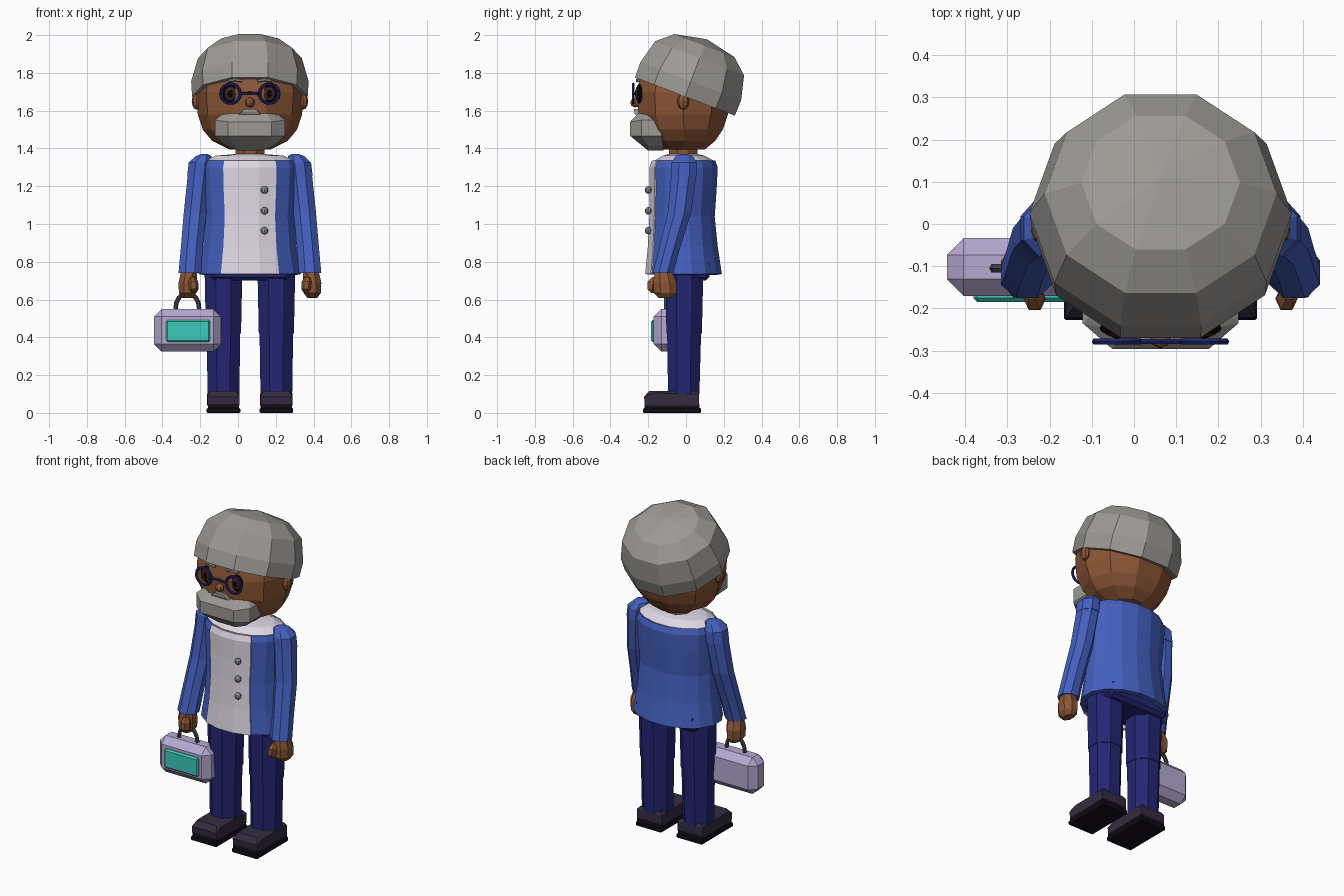
import bpy, bmesh
from math import sin, cos, pi, radians
from mathutils import Vector, Matrix

if "Cube" in bpy.data.objects:
    bpy.data.objects.remove(bpy.data.objects["Cube"])

CX = 0.063  # body centre line


def mat(name, r, g, b):
    m = bpy.data.materials.new(name)
    m.diffuse_color = tuple((c / 255) ** 2.2 for c in (r, g, b)) + (1,)
    m.use_nodes = True
    m.node_tree.nodes["Principled BSDF"].inputs["Base Color"].default_value = m.diffuse_color
    return m


SKIN = mat("skin", 138, 86, 56)
HAIR = mat("hair_grey", 155, 152, 148)
BLUE = mat("jacket_blue", 70, 96, 190)
NAVY = mat("trouser_navy", 40, 42, 115)
WHITE = mat("shirt_white", 222, 215, 228)
SHOE = mat("shoe_dark", 54, 47, 66)
SOLE = mat("sole_black", 26, 22, 32)
LILAC = mat("case_lilac", 180, 168, 208)
TEAL = mat("panel_teal", 64, 200, 185)
METAL = mat("button_grey", 140, 140, 155)
DARK = mat("dark_grey", 70, 68, 82)
FRAME = mat("frame_blue", 38, 42, 110)
EYE = mat("eye_brown", 66, 42, 34)
BLACK = mat("pupil_black", 18, 15, 18)


def finish(name, bm, m, fix=True):
    if fix:
        bmesh.ops.recalc_face_normals(bm, faces=bm.faces[:])
    me = bpy.data.meshes.new(name)
    bm.to_mesh(me)
    bm.free()
    me.materials.append(m)
    ob = bpy.data.objects.new(name, me)
    bpy.context.collection.objects.link(ob)
    return ob


def loft(name, rings, n, m, faces=None):
    """Stacked rings (x, y, z, half width, half depth), flat side to the front."""
    bm = bmesh.new()
    ang = [2 * pi * (i + 0.5) / n for i in range(n)]
    ux = max(abs(sin(t)) for t in ang)
    uy = max(abs(cos(t)) for t in ang)
    rows = [[bm.verts.new((x + rx * sin(t) / ux, y - ry * cos(t) / uy, z)) for t in ang]
            for x, y, z, rx, ry in rings]
    for a, b in zip(rows, rows[1:]):
        for i in (faces if faces is not None else range(n)):
            j = (i + 1) % n
            bm.faces.new((a[i], a[j], b[j], b[i]))
    if faces is None:
        bm.faces.new(rows[0][::-1])
        bm.faces.new(rows[-1])
    loose = [v for v in bm.verts if not v.link_faces]
    bmesh.ops.delete(bm, geom=loose, context='VERTS')
    return finish(name, bm, m, fix=False)


def hull(name, pts, m, x0=CX):
    """Convex solid from half its points, mirrored about x0."""
    bm = bmesh.new()
    for x, y, z in pts:
        for s in (1, -1):
            bm.verts.new((x0 + s * x, y, z))
    r = bmesh.ops.convex_hull(bm, input=bm.verts[:])
    junk = {g for g in r["geom_interior"] + r["geom_unused"] if isinstance(g, bmesh.types.BMVert)}
    bmesh.ops.delete(bm, geom=list(junk), context='VERTS')
    bmesh.ops.dissolve_limit(bm, angle_limit=0.02, verts=bm.verts[:], edges=bm.edges[:])
    return finish(name, bm, m)


def box(name, c, size, bevel, m):
    bm = bmesh.new()
    bmesh.ops.create_cube(bm, size=1, matrix=Matrix.Translation(c) @ Matrix.Diagonal((*size, 1)))
    if bevel:
        bmesh.ops.bevel(bm, geom=bm.edges[:], offset=bevel, segments=1, affect='EDGES', profile=0.5)
    return finish(name, bm, m)


def ball(name, c, size, m, seg=8, rings=6):
    bm = bmesh.new()
    bmesh.ops.create_uvsphere(bm, u_segments=seg, v_segments=rings, radius=1,
                              matrix=Matrix.Translation(c) @ Matrix.Diagonal((*size, 1)))
    return finish(name, bm, m)


def tube(name, pts, r, m, n=6):
    """Curved rod through points lying in an x-z plane."""
    bm = bmesh.new()
    P = [Vector(p) for p in pts]
    side = Vector((0, 1, 0))
    rows = []
    for i, p in enumerate(P):
        d = (P[min(i + 1, len(P) - 1)] - P[max(i - 1, 0)]).normalized()
        u = d.cross(side)
        rows.append([bm.verts.new(p + r * (cos(2 * pi * k / n) * u + sin(2 * pi * k / n) * side))
                     for k in range(n)])
    for a, b in zip(rows, rows[1:]):
        for k in range(n):
            bm.faces.new((a[k], a[(k + 1) % n], b[(k + 1) % n], b[k]))
    bm.faces.new(rows[0])
    bm.faces.new(rows[-1])
    return finish(name, bm, m)


# Head and neck
loft("head", [(CX, -.01, 1.395, .11, .11), (CX, -.01, 1.44, .20, .165), (CX, -.01, 1.50, .25, .205),
              (CX, -.015, 1.58, .276, .237), (CX, -.01, 1.70, .285, .25),
              (CX, 0, 1.79, .27, .24), (CX, .02, 1.88, .20, .17)], 10, SKIN)
loft("neck", [(CX, -.015, 1.34, .077, .075), (CX, -.015, 1.43, .077, .075)], 8, SKIN)

# Hair cap, tilted up at the front
hair = loft("hair", [(0, 0, -.027, .306, .283), (0, 0, .06, .311, .285), (0, 0, .19, .275, .252),
                     (0, 0, .262, .188, .170), (0, 0, .297, .003, .003)], 10, HAIR)
hair.location = (CX, .004, 1.70)
hair.rotation_euler = (radians(-21), 0, 0)

# Beard and moustache
hull("beard", [(.115, -.296, 1.54), (.115, -.296, 1.467), (.185, -.235, 1.55), (.185, -.235, 1.465),
               (.185, -.13, 1.55), (.185, -.13, 1.465), (.06, -.20, 1.388), (.06, -.12, 1.388),
               (.13, -.20, 1.415), (.13, -.12, 1.415), (.09, -.255, 1.585), (.145, -.20, 1.585)], HAIR)
hull("moustache", [(.045, -.275, 1.592), (.03, -.275, 1.608), (.06, -.27, 1.58),
                   (.045, -.23, 1.592), (.03, -.23, 1.608), (.06, -.23, 1.58)], HAIR)

# Face details
ball("nose", (CX, -.268, 1.643), (.026, .027, .026), SKIN)
for s, side in ((-1, "left"), (1, "right")):
    x = CX + s * .103
    ball(side + "_eye", (x, -.247, 1.69), (.042, .018, .052), BLACK, 12, 8)
    ball(side + "_iris", (x, -.257, 1.69), (.030, .012, .038), EYE, 10, 6)
    ball(side + "_pupil", (x, -.264, 1.69), (.015, .008, .022), BLACK, 8, 6)
    ball(side + "_ear", (CX + s * .282, -.015, 1.65), (.026, .032, .045), SKIN, 8, 6)
    tube(side + "_eyebrow", [(CX + s * .04, -.258, 1.757), (CX + s * .08, -.258, 1.764),
                             (CX + s * .115, -.25, 1.757)], .008, HAIR)
    # Round spectacle rims
    bpy.ops.mesh.primitive_torus_add(major_segments=14, minor_segments=6, major_radius=.052,
                                     minor_radius=.008, location=(x, -.279, 1.69),
                                     rotation=(pi / 2, 0, 0))
    rim = bpy.context.object
    rim.name = side + "_spectacle_rim"
    rim.data.materials.append(FRAME)
tube("spectacle_bridge", [(CX - .053, -.279, 1.69), (CX, -.279, 1.694), (CX + .053, -.279, 1.69)],
     .007, FRAME)

# Jacket shell with open front, and shirt panel filling the gap
torso = [(CX, -.01, .735, .272, .200), (CX, -.014, .88, .248, .182), (CX, -.018, 1.04, .235, .170),
         (CX, -.012, 1.18, .245, .174), (CX, -.01, 1.30, .250, .178), (CX, -.01, 1.335, .240, .165)]
jacket = loft("jacket", torso, 16, BLUE, range(1, 14))
shirt = loft("shirt_front", [(x, y - .006, z, rx, ry) for x, y, z, rx, ry in torso], 16, WHITE, (14, 15, 0))
for ob in (jacket, shirt):
    mod = ob.modifiers.new("thickness", 'SOLIDIFY')
    mod.thickness = .025
    mod.offset = -1
loft("shirt_shoulders", [(CX, -.01, 1.27, .23, .155), (CX, -.01, 1.335, .235, .158),
                         (CX, -.012, 1.362, .18, .11), (CX, -.015, 1.37, .08, .078)], 16, WHITE)
for i, z in enumerate((1.18, 1.07, .965)):
    ball("button_%d" % (i + 1), (.14, -.20, z), (.02, .018, .02), METAL, 8, 6)

# Hips
box("hips", (CX, .005, .755), (.42, .24, .11), .02, NAVY)

for s, side in ((-1, "left"), (1, "right")):
    def X(d):
        return CX + s * d
    # Sleeve and shoulder
    loft(side + "_sleeve", [(X(.318), -.122, .74, .060, .054), (X(.307), -.085, .88, .058, .056),
                            (X(.290), -.035, 1.06, .060, .062), (X(.268), -.01, 1.27, .060, .067)], 8, BLUE)
    loft(side + "_shoulder", [(X(.270), -.01, 1.255, .062, .069), (X(.262), -.01, 1.325, .062, .068),
                              (X(.245), -.01, 1.36, .042, .045), (X(.240), -.01, 1.37, .018, .022)], 8, BLUE)
    # Hand and thumb
    loft(side + "_hand", [(X(.330), -.105, .607, .025, .038), (X(.330), -.11, .635, .046, .060),
                          (X(.329), -.112, .69, .049, .062), (X(.322), -.12, .75, .042, .044)], 8, SKIN)
    loft(side + "_thumb", [(X(.297), -.172, .635, .012, .012), (X(.297), -.177, .655, .025, .027),
                           (X(.300), -.175, .695, .026, .028), (X(.305), -.16, .72, .016, .018)], 6, SKIN)
    # Trouser leg, in two lengths meeting at the knee
    loft(side + "_lower_leg", [(X(.140), -.012, .10, .084, .083), (X(.140), -.010, .43, .089, .090)], 8, NAVY)
    loft(side + "_upper_leg", [(X(.140), -.010, .42, .093, .094), (X(.140), -.008, .76, .100, .100)], 8, NAVY)
    # Shoe: upper, welt and sole
    hull(side + "_shoe", [(.084, -.218, .04), (.084, -.222, .085), (.065, -.195, .117), (.084, -.17, .105),
                          (.086, .07, .04), (.086, .07, .10), (.07, .06, .117)], SHOE, X(.140))
    box(side + "_shoe_welt", (X(.140), -.074, .034), (.166, .29, .026), 0, SOLE)
    box(side + "_shoe_sole", (X(.140), -.074, .0125), (.178, .308, .025), .005, SOLE)

# Carry case with front panel and arched handle
box("case", (-.267, -.102, .437), (.354, .138, .226), .04, LILAC)
box("case_panel", (-.264, -.172, .434), (.234, .026, .118), .009, TEAL)
tube("case_handle", [(-.268 + .063 * cos(pi * k / 8), -.105, .55 + .085 * sin(pi * k / 8))
                     for k in range(9)], .012, DARK)
